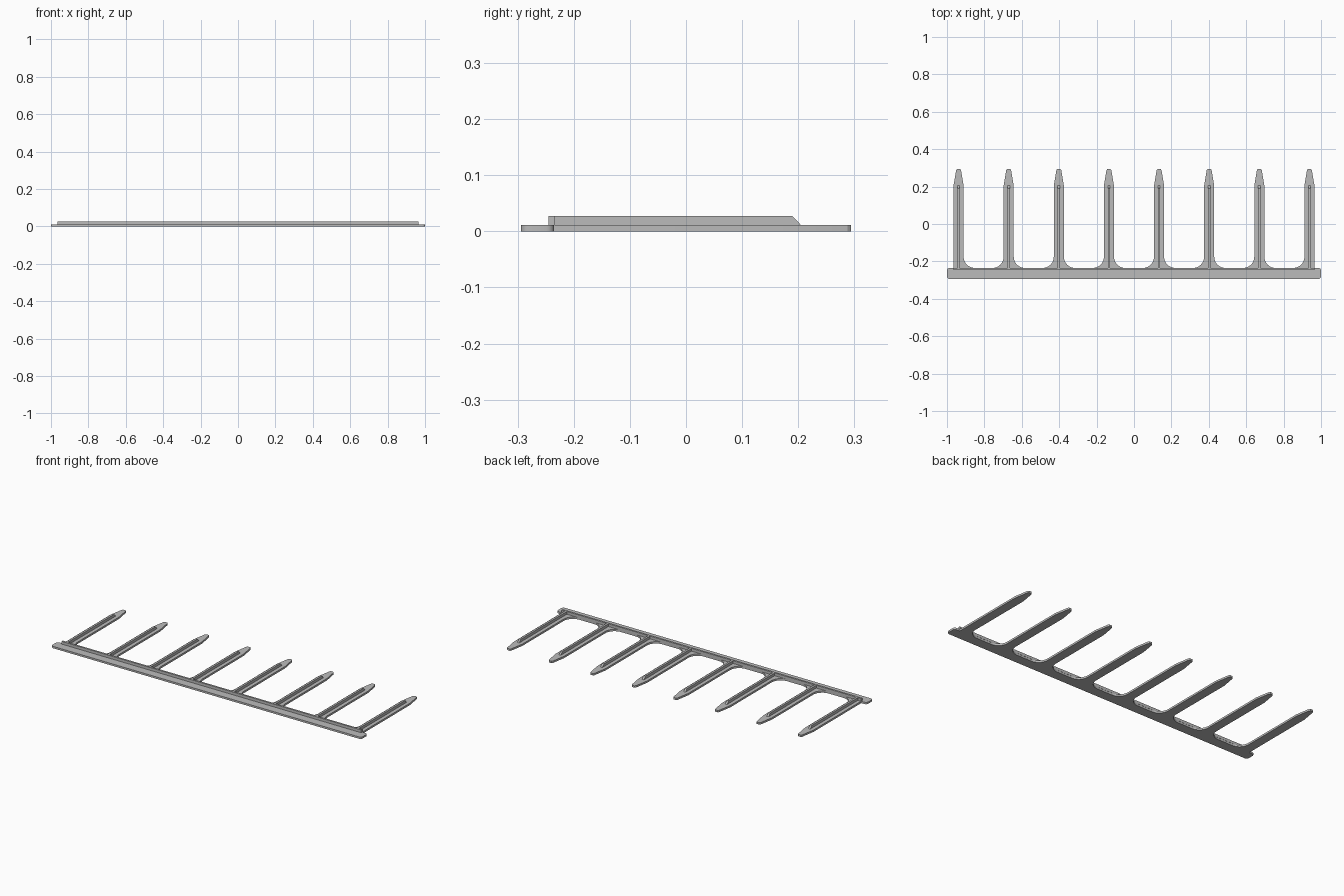
import bpy, bmesh
from math import sin, cos, pi, radians

cube = bpy.data.objects.get("Cube")
if cube:
    bpy.data.objects.remove(cube, do_unlink=True)

grey = bpy.data.materials.new("plain_grey")
grey.use_nodes = True
color = (0.5, 0.5, 0.5, 1)
grey.diffuse_color = color
grey.node_tree.nodes["Principled BSDF"].inputs["Base Color"].default_value = color

COUNT, PITCH = 8, 0.268
BASE, TOP = 0.011, 0.027            # plate and rib heights
FRONT, BACK, TIP = -0.294, -0.235, 0.294
HALF, FILLET, CORNER = 0.027, 0.06, 0.014
RIB = 0.006
centres = [(i - (COUNT - 1) / 2) * PITCH for i in range(COUNT)]


def prism(name, points, vector):
    """Extrude a closed outline along a vector."""
    bm = bmesh.new()
    face = bm.faces.new([bm.verts.new(p) for p in points])
    new = bmesh.ops.extrude_face_region(bm, geom=[face])["geom"]
    bmesh.ops.translate(bm, vec=vector, verts=[v for v in new if isinstance(v, bmesh.types.BMVert)])
    bmesh.ops.recalc_face_normals(bm, faces=bm.faces)
    mesh = bpy.data.meshes.new(name)
    bm.to_mesh(mesh)
    bm.free()
    mesh.materials.append(grey)
    obj = bpy.data.objects.new(name, mesh)
    bpy.context.collection.objects.link(obj)
    bpy.ops.object.select_all(action="DESELECT")
    obj.select_set(True)
    bpy.context.view_layer.objects.active = obj
    bpy.ops.object.shade_smooth_by_angle(angle=radians(30))
    return obj


def arc(cx, cy, r, start, end, steps):
    angles = [start + (end - start) * i / steps for i in range(steps + 1)]
    return [(cx + r * cos(a), cy + r * sin(a)) for a in angles]


# Flat comb: bar with rounded ends and filleted, pointed tines
c = CORNER
outline = arc(-1 + c, FRONT + c, c, pi, 1.5 * pi, 4)
outline += arc(1 - c, FRONT + c, c, 1.5 * pi, 2 * pi, 4)
outline += arc(1 - c, BACK - c, c, 0, pi / 2, 4)
for i, x in reversed(list(enumerate(centres))):
    if i == COUNT - 1:
        outline.append((x + HALF, BACK))
    else:
        outline += arc(x + HALF + FILLET, BACK + FILLET, FILLET, 1.5 * pi, pi, 10)
    outline += [(x + HALF, 0.205), (x + 0.013, TIP - 0.006), (x + 0.008, TIP),
                (x - 0.008, TIP), (x - 0.013, TIP - 0.006), (x - HALF, 0.205)]
    if i == 0:
        outline.append((x - HALF, BACK))
    else:
        outline += arc(x - HALF - FILLET, BACK + FILLET, FILLET, 0, -pi / 2, 10)
outline += arc(-1 + c, BACK - c, c, pi / 2, pi, 4)
prism("comb_plate", [(x, y, 0) for x, y in outline], (0, 0, BASE))

# Raised rib along the bar
prism("bar_rib", [(-0.965, y, z) for y, z in
                  ((-0.245, BASE), (BACK + 0.001, BASE), (BACK + 0.001, TOP), (-0.245, TOP))],
      (1.93, 0, 0))

# Raised rib with a sloped end on each tine
for i, x in enumerate(centres):
    prism(f"tine_rib_{i + 1}", [(x - RIB, y, z) for y, z in
          ((BACK, BASE), (0.205, BASE), (0.19, TOP), (BACK, TOP))], (2 * RIB, 0, 0))
